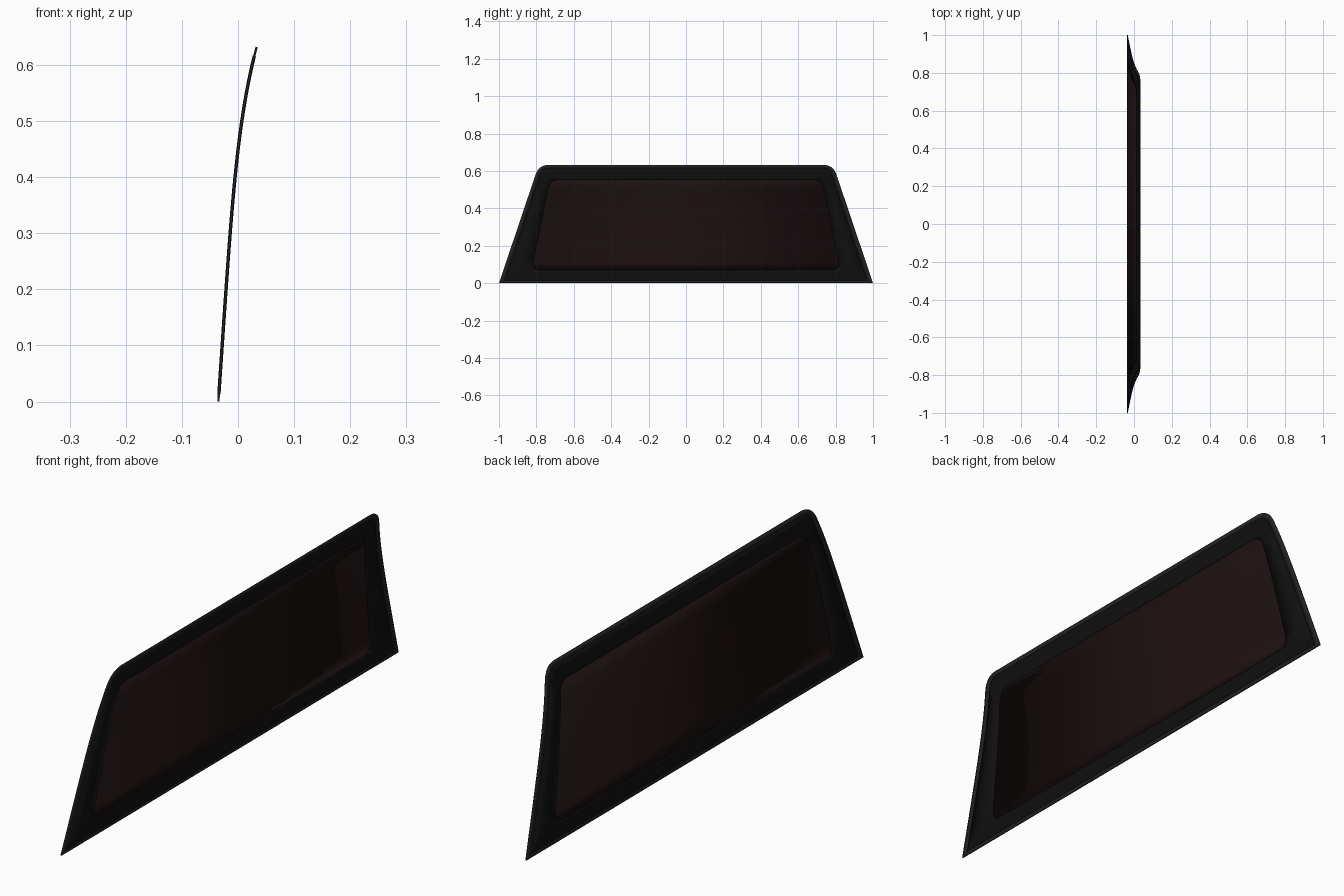
import bpy, bmesh
from mathutils import Vector

if "Cube" in bpy.data.objects:
    bpy.data.objects.remove(bpy.data.objects["Cube"])


def bow(z):
    # side-on curve of the glass: leans back more towards the top
    return -0.035 + z * (0.068 + 0.25 * z ** 4)


def outline(bottom, top, z0, z1, r_bottom, r_top, n=8):
    # rounded trapezoid in the y-z plane
    corners = [Vector((-bottom, z0)), Vector((bottom, z0)),
               Vector((top, z1)), Vector((-top, z1))]
    radii = [r_bottom, r_bottom, r_top, r_top]
    pts = []
    for i, c in enumerate(corners):
        a = c + (corners[i - 1] - c).normalized() * radii[i]
        b = c + (corners[(i + 1) % 4] - c).normalized() * radii[i]
        for k in range(n + 1):
            t = k / n
            pts.append(a * (1 - t) ** 2 + c * 2 * t * (1 - t) + b * t * t)
    return pts


def make_part(name, outer, inner, thickness, color):
    bm = bmesh.new()
    vo = [bm.verts.new((0, p.x, p.y)) for p in outer]
    if inner:
        vi = [bm.verts.new((0, p.x, p.y)) for p in inner]
        for i in range(len(vo)):
            j = (i + 1) % len(vo)
            bm.faces.new((vo[i], vo[j], vi[j], vi[i]))
    else:
        bm.faces.new(vo)
    # slice into horizontal bands, then bend
    for k in range(1, 32):
        bmesh.ops.bisect_plane(bm, geom=bm.verts[:] + bm.edges[:] + bm.faces[:],
                               plane_co=(0, 0, k * 0.02), plane_no=(0, 0, 1), dist=1e-5)
    for v in bm.verts:
        v.co.x = bow(v.co.z)
    bmesh.ops.recalc_face_normals(bm, faces=bm.faces[:])
    me = bpy.data.meshes.new(name)
    bm.to_mesh(me)
    bm.free()
    ob = bpy.data.objects.new(name, me)
    bpy.context.collection.objects.link(ob)
    mat = bpy.data.materials.new(name + "_color")
    mat.diffuse_color = (*color, 1)
    mat.use_nodes = True
    mat.node_tree.nodes["Principled BSDF"].inputs["Base Color"].default_value = mat.diffuse_color
    me.materials.append(mat)
    mod = ob.modifiers.new("thickness", 'SOLIDIFY')
    mod.thickness = thickness
    mod.offset = 0
    bpy.ops.object.select_all(action='DESELECT')
    ob.select_set(True)
    bpy.context.view_layer.objects.active = ob
    bpy.ops.object.shade_smooth_by_angle()
    return ob


edge = outline(1.0, 0.787, 0.0, 0.632, 0.003, 0.055)
trim_inner = outline(0.970, 0.768, 0.014, 0.616, 0.003, 0.045)
pane_edge = outline(0.826, 0.728, 0.07, 0.555, 0.05, 0.05)

# rubber trim, black border, tinted pane
make_part("rubber_trim", edge, trim_inner, 0.004, (0.016, 0.016, 0.016))
make_part("black_border", trim_inner, pane_edge, 0.006, (0.005, 0.005, 0.005))
make_part("tinted_pane", pane_edge, None, 0.006, (0.011, 0.005, 0.005))
